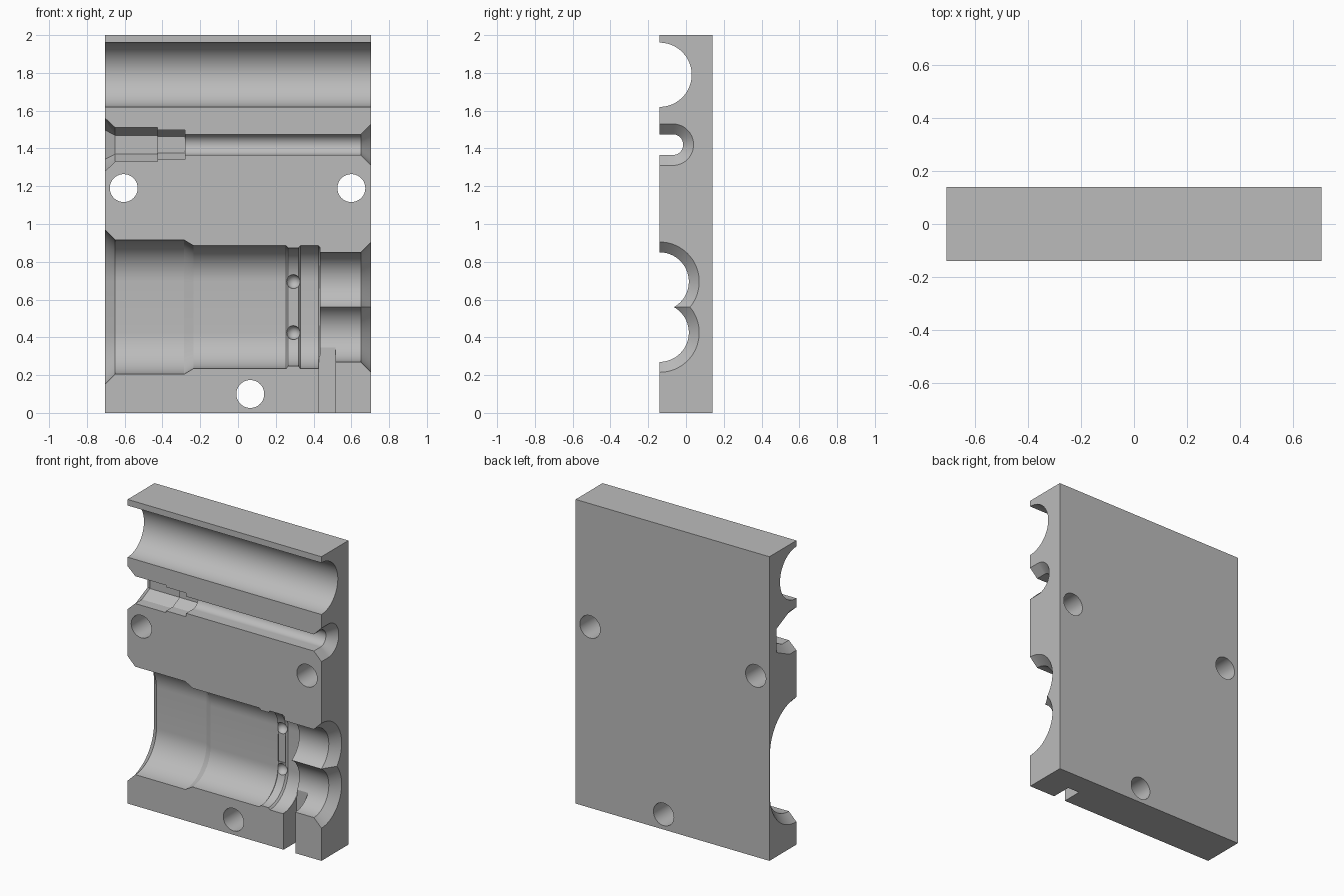
import bpy, bmesh, math
from mathutils import Matrix

FRONT, BACK, HALF_X = -0.14, 0.14, 0.705
OUT = -0.3  # cutters reach this far in front of the block

cube = bpy.data.objects.get("Cube")
if cube:
    bpy.data.objects.remove(cube, do_unlink=True)

grey = bpy.data.materials.new("matte_grey")
grey.use_nodes = True
colour = (0.5, 0.5, 0.5, 1)
grey.diffuse_color = colour
grey.node_tree.nodes["Principled BSDF"].inputs["Base Color"].default_value = colour


def make(name, bm):
    bmesh.ops.remove_doubles(bm, verts=bm.verts, dist=1e-5)
    bmesh.ops.recalc_face_normals(bm, faces=bm.faces)
    mesh = bpy.data.meshes.new(name)
    bm.to_mesh(mesh)
    bm.free()
    mesh.materials.append(grey)
    obj = bpy.data.objects.new(name, mesh)
    bpy.context.collection.objects.link(obj)
    return obj


def box(name, x0, x1, y0, y1, z0, z1):
    bm = bmesh.new()
    mid = Matrix.Translation(((x0 + x1) / 2, (y0 + y1) / 2, (z0 + z1) / 2))
    bmesh.ops.create_cube(bm, size=1, matrix=mid @ Matrix.Diagonal((x1 - x0, y1 - y0, z1 - z0, 1)))
    return make(name, bm)


def arch(r, cz, cy=FRONT, half=0.0, seg=16):
    """Open-fronted round groove section; half spreads the two corner arcs apart."""
    pts = [(OUT, cz + half + r)]
    for sign in (1, -1):
        for i in range(seg + 1):
            a = math.pi / 2 * (i / seg if sign > 0 else 1 - i / seg)
            pts.append((cy + r * math.sin(a), cz + sign * (half + r * math.cos(a))))
    return pts + [(OUT, cz - half - r)]


def hex_slot(w, depth_y, cz):
    """Open-fronted slot with a half-hexagon floor."""
    upper = [(OUT, w), (-0.07, w), (depth_y, w * 0.55)]
    return [(y, cz + z) for y, z in upper] + [(y, cz - z) for y, z in reversed(upper)]


def loft(name, stations):
    """Solid through (x, section) stations along x."""
    bm = bmesh.new()
    rings = [[bm.verts.new((x, y, z)) for y, z in sec] for x, sec in stations]
    n = len(rings[0])
    for a, b in zip(rings, rings[1:]):
        for i in range(n):
            j = (i + 1) % n
            bm.faces.new((a[i], a[j], b[j], b[i]))
    bm.faces.new(rings[0])
    bm.faces.new(rings[-1])
    return make(name, bm)


cutters = []

# Long round groove near the top
cutters.append(loft("top_groove", [(x, arch(0.17, 1.79, seg=24)) for x in (-0.8, 0.8)]))

# Narrow wire groove with a flared right end
wire = [(-0.5, 0.055), (0.65, 0.055), (0.725, 0.13)]
cutters.append(loft("wire_groove", [(x, arch(r, 1.42, -0.07)) for x, r in wire]))

# Hexagonal connector seat with a flared left end
seat = [(-0.725, 0.16, 0.087), (-0.65, 0.09, 0.012), (-0.425, 0.09, 0.012)]
cutters.append(loft("hex_seat", [(x, hex_slot(w, d, 1.42)) for x, w, d in seat]))
cutters.append(loft("hex_neck", [(x, hex_slot(0.078, 0.0, 1.42)) for x in (-0.5, -0.28)]))

# Wide stadium chamber: flare, body, taper, ridge, end pocket
chamber = [(-0.715, 0.285), (-0.65, 0.22), (-0.285, 0.22), (-0.235, 0.19), (0.255, 0.19),
           (0.265, 0.178), (0.32, 0.178), (0.33, 0.19), (0.425, 0.19), (0.435, 0.18)]
cutters.append(loft("chamber", [(x, arch(r, 0.56, half=0.135)) for x, r in chamber]))

# Twin cable exits, each flared at the right end, and dimples in the ridge
for z in (0.425, 0.695):
    exits = [(0.38, 0.155), (0.65, 0.155), (0.725, 0.23)]
    cutters.append(loft("cable_exit", [(x, arch(r, z, seg=20)) for x, r in exits]))
    bm = bmesh.new()
    bmesh.ops.create_uvsphere(bm, u_segments=20, v_segments=12, radius=0.037,
                              matrix=Matrix.Translation((0.293, 0.035, z)))
    cutters.append(make("ridge_dimple", bm))
cutters.append(box("ridge_window", 0.265, 0.32, -0.1, 0.044, 0.47, 0.65))

# Slot down to the bottom edge
cutters.append(box("bottom_slot", 0.43, 0.515, OUT, -0.007, -0.1, 0.36))

# Three bolt holes
for x, z in ((-0.605, 1.19), (0.6, 1.19), (0.065, 0.1)):
    bm = bmesh.new()
    bmesh.ops.create_cone(bm, cap_ends=True, segments=40, radius1=0.074, radius2=0.074, depth=1,
                          matrix=Matrix.Translation((x, 0, z)) @ Matrix.Rotation(math.pi / 2, 4, "X"))
    cutters.append(make("bolt_hole", bm))

# Block with every recess cut out
block = box("mold_block", -HALF_X, HALF_X, FRONT, BACK, 0, 2)
for cutter in cutters:
    cutter.hide_render = True
    mod = block.modifiers.new(cutter.name, "BOOLEAN")
    mod.operation, mod.solver, mod.object = "DIFFERENCE", "EXACT", cutter
graph = bpy.context.evaluated_depsgraph_get()
carved = bpy.data.meshes.new_from_object(block.evaluated_get(graph))
block.modifiers.clear()
block.data = carved
for cutter in cutters:
    bpy.data.objects.remove(cutter, do_unlink=True)

bpy.ops.object.select_all(action="DESELECT")
block.select_set(True)
bpy.context.view_layer.objects.active = block
bpy.ops.object.shade_smooth_by_angle(angle=math.radians(25))
